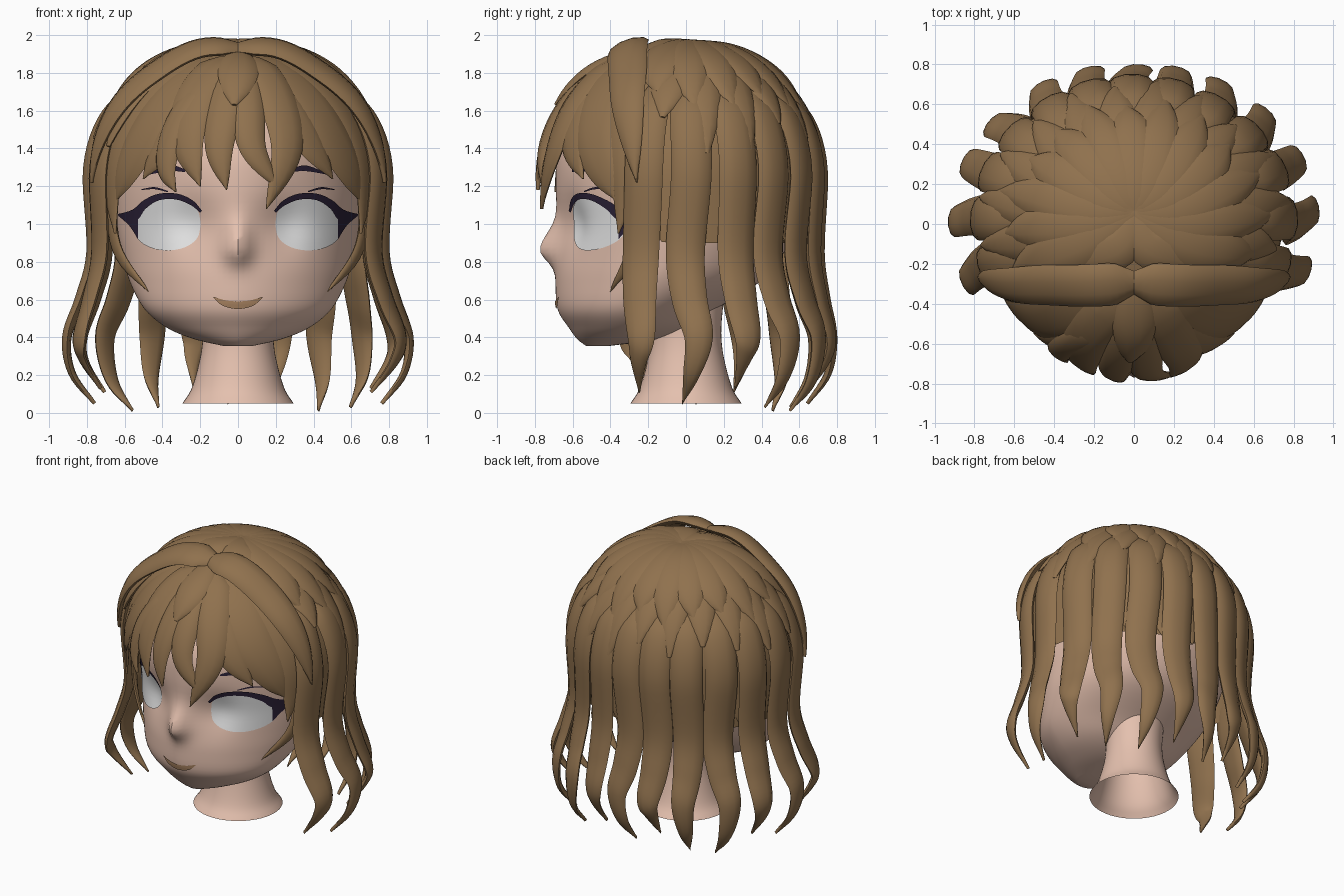
import bpy, bmesh, random
from math import sin, cos, pi, radians, exp
from mathutils import Vector

if "Cube" in bpy.data.objects:
    bpy.data.objects.remove(bpy.data.objects["Cube"])
random.seed(4)


def material(name, color):
    m = bpy.data.materials.new(name)
    m.use_nodes = True
    m.diffuse_color = (*color, 1)
    m.node_tree.nodes["Principled BSDF"].inputs["Base Color"].default_value = (*color, 1)
    return m


HAIR = material("brown hair", (0.278, 0.166, 0.076))
SKIN = material("skin", (0.78, 0.53, 0.425))
WHITE = material("eye white", (0.8, 0.8, 0.8))
DARK = material("dark lashes", (0.024, 0.015, 0.038))
LIP = material("tan lips", (0.4, 0.23, 0.12))


def finish(bm, name, mat):
    bmesh.ops.recalc_face_normals(bm, faces=bm.faces)
    mesh = bpy.data.meshes.new(name)
    bm.to_mesh(mesh)
    bm.free()
    mesh.materials.append(mat)
    ob = bpy.data.objects.new(name, mesh)
    bpy.context.collection.objects.link(ob)


def smooth_path(points, steps):
    """Catmull-Rom samples through points of any dimension."""
    p = [Vector(q) for q in points]
    p = [2 * p[0] - p[1]] + p + [2 * p[-1] - p[-2]]
    out = []
    for a, b, c, d in zip(p, p[1:], p[2:], p[3:]):
        for i in range(steps):
            t = i / steps
            out.append(0.5 * (2 * b + (c - a) * t + (2 * a - 5 * b + 4 * c - d) * t * t
                              + (3 * b - a - 3 * c + d) * t ** 3))
    return out + [p[-2]]


def loft(bm, rings, closed=True, start=True, end=True):
    rows = [[bm.verts.new(v) for v in r] for r in rings]
    n = len(rows[0])
    for a, b in zip(rows, rows[1:]):
        for i in range(n if closed else n - 1):
            j = (i + 1) % n
            bm.faces.new((a[i], a[j], b[j], b[i]))
    if start:
        bm.faces.new(rows[0])
    if end:
        bm.faces.new(rows[-1])


# Head: height, half width, front, back
HEAD = smooth_path([
    (0.355, 0.08, -0.53, -0.4), (0.39, 0.23, -0.575, -0.14), (0.45, 0.375, -0.62, 0.02),
    (0.55, 0.495, -0.68, 0.16), (0.7, 0.575, -0.69, 0.4), (0.85, 0.615, -0.68, 0.52),
    (1, 0.64, -0.67, 0.58), (1.2, 0.65, -0.69, 0.62), (1.4, 0.63, -0.67, 0.61),
    (1.6, 0.53, -0.56, 0.52), (1.8, 0.34, -0.34, 0.33), (1.87, 0.12, -0.12, 0.12)], 5)


def relief(x, z):
    """Nose bump minus the shallow eye sockets."""
    nose = 0.095 * exp(-(x / 0.07) ** 2 - ((z - 0.865) / (0.14 if z > 0.865 else 0.08)) ** 2)
    return nose - 0.045 * exp(-((abs(x) - 0.25) / 0.12) ** 2 - ((z - 1.0) / 0.15) ** 2)


def face_y(x, z):
    for a, b in zip(HEAD, HEAD[1:]):
        if a[0] <= z <= b[0]:
            _, w, f, k = a.lerp(b, (z - a[0]) / (b[0] - a[0]))
    c = (f + k) / 2
    return c - (c - f) * max(0, 1 - (abs(x) / w) ** 1.75) ** (1 / 1.75) - relief(x, z)


rings = []
for z, w, f, k in HEAD:
    ring = []
    for i in range(128):
        a = 2 * pi * i / 128
        x, y = w * cos(a), (f + k) / 2 + (k - f) / 2 * sin(a)
        ring.append((x, face_y(x, z) if sin(a) < 0 else y, z))
    rings.append(ring)
bm = bmesh.new()
loft(bm, rings)
finish(bm, "head", SKIN)

# Neck, open at the bottom
bm = bmesh.new()
neck = smooth_path([(0.295, 0.05), (0.25, 0.12), (0.215, 0.23), (0.19, 0.36), (0.19, 0.5), (0.22, 0.75)], 4)
loft(bm, [[(r * cos(i * pi / 24), r * sin(i * pi / 24), z) for i in range(48)] for r, z in neck],
     start=False, end=False)
finish(bm, "neck", SKIN)


# Painted face details: thin sheets laid on the face between two curves
def patch(name, mat, upper, lower, sides=(1, -1), gap=0.008):
    bm = bmesh.new()
    up, low = smooth_path(upper, 5), smooth_path(lower, 5)
    for s in sides:
        rows = []
        for k in range(9):
            pts = [u.lerp(v, k / 8) for u, v in zip(up, low)]
            rows.append([(s * x, face_y(x, z) - gap, z) for x, z in pts])
        loft(bm, rows, closed=False, start=False, end=False)
    finish(bm, name, mat)


def eye_arc(sign):
    return [(0.375 - 0.178 * cos(pi * i / 8), 1 + sign * 0.14 * sin(pi * i / 8) ** 0.8) for i in range(9)]


patch("eyes", WHITE, eye_arc(1), eye_arc(-1))
patch("upper_lashes", DARK,
      [(0.19, 1.07), (0.24, 1.125), (0.32, 1.16), (0.42, 1.16), (0.5, 1.125), (0.56, 1.075), (0.645, 1.05)],
      [(0.2, 1.06), (0.25, 1.1), (0.33, 1.13), (0.42, 1.125), (0.49, 1.08), (0.54, 1.02), (0.645, 1.045)],
      gap=0.016)
patch("outer_lashes", DARK, [(0.635, 1.05), (0.58, 1.055), (0.53, 1.05)],
      [(0.635, 1.045), (0.575, 0.99), (0.53, 0.92)], gap=0.014)
patch("eyelid_creases", DARK, [(0.37, 1.175), (0.44, 1.195), (0.51, 1.185)],
      [(0.37, 1.168), (0.44, 1.184), (0.51, 1.18)])
patch("eyebrows", DARK, [(0.28, 1.29), (0.36, 1.31), (0.48, 1.265)], [(0.28, 1.275), (0.36, 1.28), (0.48, 1.26)])
patch("mouth", LIP, [(-0.13, 0.615), (-0.07, 0.597), (0, 0.59), (0.07, 0.597), (0.13, 0.615)],
      [(-0.13, 0.61), (-0.08, 0.567), (0, 0.55), (0.08, 0.567), (0.13, 0.61)], sides=(1,))

# Hair envelope: a dome above MID, a straight sleeve below it
MID, TALL, WIDE, P = 1.2, 0.77, 0.785, 2.05


def level(p):
    n, deep = (1.8, 0.8) if p[1] < 0 else (2, 0.715)
    h = ((abs(p[0]) / WIDE) ** n + (abs(p[1]) / deep) ** n) ** (1 / n)
    return (h ** P + (max(0, p[2] - MID) / TALL) ** P) ** (1 / P)


def project(p, lift):
    c = Vector((0, 0, min(p[2], MID)))
    return c + (Vector(p) - c) * lift / max(level(p), 0.01)


def polar(around, down, lift=1.0):
    a, d = radians(around), radians(down)
    return project((cos(a) * sin(d), sin(a) * sin(d), MID + cos(d)), lift)


def front(x, z, lift=1.0):
    h = max(0, lift ** P - (max(0, z - MID) / TALL) ** P) ** (1 / P)
    return x, -0.8 * max(0, h ** 1.8 - (abs(x) / WIDE) ** 1.8) ** (1 / 1.8), z


def leaf(t):
    return max(0.04, sin(pi * (0.06 + 0.94 * t) ** 0.9)) ** 0.65


def lock(t):
    return min(1, 0.45 + 5 * t) * max(0.02, 1 - t ** 3.5)


def strand(bm, points, width, thick=0.03, shape=lock, mirror=False):
    path = smooth_path([(*p, level(p)) for p in points], 6)
    mids = [project(p[:3], p[3]) for p in path]
    rings = []
    for i, c in enumerate(mids):
        tangent = (mids[min(i + 1, len(mids) - 1)] - mids[max(i - 1, 0)]).normalized()
        out = c - Vector((0, 0, min(c.z, MID)))
        out = (out - tangent * out.dot(tangent)).normalized()
        side = tangent.cross(out)
        s = shape(i / (len(mids) - 1))
        ring = []
        for k in range(10):
            a = 2 * pi * k / 10
            ring.append(project(c + side * width * s * cos(a), path[i][3])
                        + out * thick * (0.3 + 0.7 * s) * sin(a))
        rings.append(ring)
    loft(bm, rings)
    if mirror:
        loft(bm, [[(-v.x, v.y, v.z) for v in r] for r in rings])


# Scalp cap: high at the forehead, low at the back
bm = bmesh.new()
rings = []
for k in range(25):
    ring = []
    for i in range(72):
        a = 2 * pi * i / 72
        t = min(1, max(0, (sin(a) + 0.65) / 0.5))
        low = 1.68 - 0.78 * t * t * (3 - 2 * t)
        z = low + (1.93 - low) * sin(pi / 2 * k / 24)
        h = max(0.02, 0.95 ** P - (max(0, z - MID) / TALL) ** P) ** (1 / P)
        p = Vector((cos(a), sin(a), 0))
        p *= h / level(p)
        ring.append((p.x, p.y, z))
    rings.append(ring)
loft(bm, rings, start=False)
finish(bm, "scalp_cap", HAIR)

# Long locks hanging around the sides and back
bm = bmesh.new()
for n, a in enumerate([-17, 2, 21, 38, 56, 74, 91, 108, 125, 143, 160, 178, 197]):
    tip = (0.11, 0.05, 0.13, 0.03, 0.012)[n % 5]
    flat = Vector((cos(radians(a)), sin(radians(a)), 0))
    turn = Vector((-flat.y, flat.x, 0)) * random.uniform(-0.05, 0.05)
    flare = 0.07 * abs(flat.x)
    pts = [polar(a, 46, 0.97), polar(a, 64, 1.01)]
    for z, lift, bend in ((1.25, 1.01, 0), (0.85, 0.985, 1), (0.6, 1.03 + flare / 2, 0.3),
                          (0.4, 1.085 + flare, -1), (tip + 0.16, 1.05 + flare, 0), (tip, 0.9 + flare, 1.5)):
        pts.append(project(flat + turn * bend + Vector((0, 0, z)), lift))
    strand(bm, pts, 0.11, 0.033)
finish(bm, "long_locks", HAIR)

# Shorter layer filling the back between the long locks
bm = bmesh.new()
for a in range(30, 160, 18):
    pts = [polar(a, 45, 0.96), polar(a, 68, 0.985)]
    pts += [project((cos(radians(a)), sin(radians(a)), z), 0.96) for z in (1.2, 1, 0.88)]
    strand(bm, pts, 0.1, 0.02)
finish(bm, "under_layer", HAIR)

# Overlapping leaf tufts radiating from the crown
bm = bmesh.new()
for a in range(-18, 200, 18):
    end = random.uniform(50, 60)
    strand(bm, [polar(90, 5, 0.98), polar(a, 20, 1.0), polar(a + 2, 38, 1.02), polar(a + 4, end, 1.02)],
           0.13, 0.03, leaf)
    strand(bm, [polar(a + 9, 26, 0.97), polar(a + 9, 45, 1.0), polar(a + 8, end + random.uniform(10, 20), 1.03)],
           0.105, 0.028, leaf)
strand(bm, [polar(90, 3, 0.98), polar(-52, 10, 0.99), polar(-32, 22, 0.99), polar(-24, 42, 0.99)],
       0.12, 0.03, leaf, mirror=True)
finish(bm, "crown_tufts", HAIR)

# Raised sweep on each side of the parting
bm = bmesh.new()
strand(bm, [(-0.02, -0.29, 1.93), (0.2, -0.31, 1.935), (0.44, -0.31, 1.81), (0.62, -0.31, 1.65),
            (0.73, -0.29, 1.45), (0.775, -0.26, 1.22)], 0.115, 0.035, mirror=True)
finish(bm, "parting_sweep", HAIR)

# Side bangs and the thin locks framing the face
bm = bmesh.new()
for pts, w in (([(0.06, 1.88), (0.3, 1.74), (0.48, 1.5), (0.6, 1.28), (0.64, 1.13)], 0.17),
               ([(0.05, 1.86), (0.22, 1.68), (0.38, 1.44), (0.5, 1.24)], 0.13),
               ([(0.14, 1.88), (0.42, 1.74), (0.6, 1.52), (0.67, 1.2), (0.65, 0.95)], 0.13)):
    strand(bm, [front(x, z, 0.97) for x, z in pts], w, 0.025, mirror=True)
strand(bm, [front(0.52, 1.6, 0.92), (0.67, -0.24, 1.2), (0.645, -0.27, 0.88), (0.47, -0.4, 0.64)],
       0.06, 0.02, mirror=True)
finish(bm, "side_bangs", HAIR)

# Fringe over the forehead
bm = bmesh.new()
for pts, w in (([(-0.06, 1.87), (-0.22, 1.7), (-0.27, 1.45), (-0.2, 1.2)], 0.13),
               ([(0.0, 1.86), (-0.06, 1.65), (-0.1, 1.4), (-0.06, 1.18)], 0.1),
               ([(0.07, 1.87), (0.2, 1.68), (0.26, 1.4), (0.15, 1.08)], 0.12),
               ([(0.03, 1.84), (0.05, 1.64), (0.08, 1.4), (0.22, 1.18)], 0.095),
               ([(-0.18, 1.74), (-0.34, 1.5), (-0.38, 1.3), (-0.33, 1.17)], 0.08)):
    strand(bm, [front(x, z, 0.985) for x, z in pts], w, 0.03)
strand(bm, [front(0, 1.91, 0.99), front(0.0, 1.8, 1.02), front(-0.02, 1.63, 1.02)], 0.11, 0.025, leaf)
finish(bm, "fringe", HAIR)

# Smooth shading that keeps the strand edges crisp
for ob in bpy.context.scene.objects:
    ob.select_set(ob.type == "MESH")
    if ob.type == "MESH":
        bpy.context.view_layer.objects.active = ob
bpy.ops.object.shade_smooth_by_angle(angle=radians(45))
